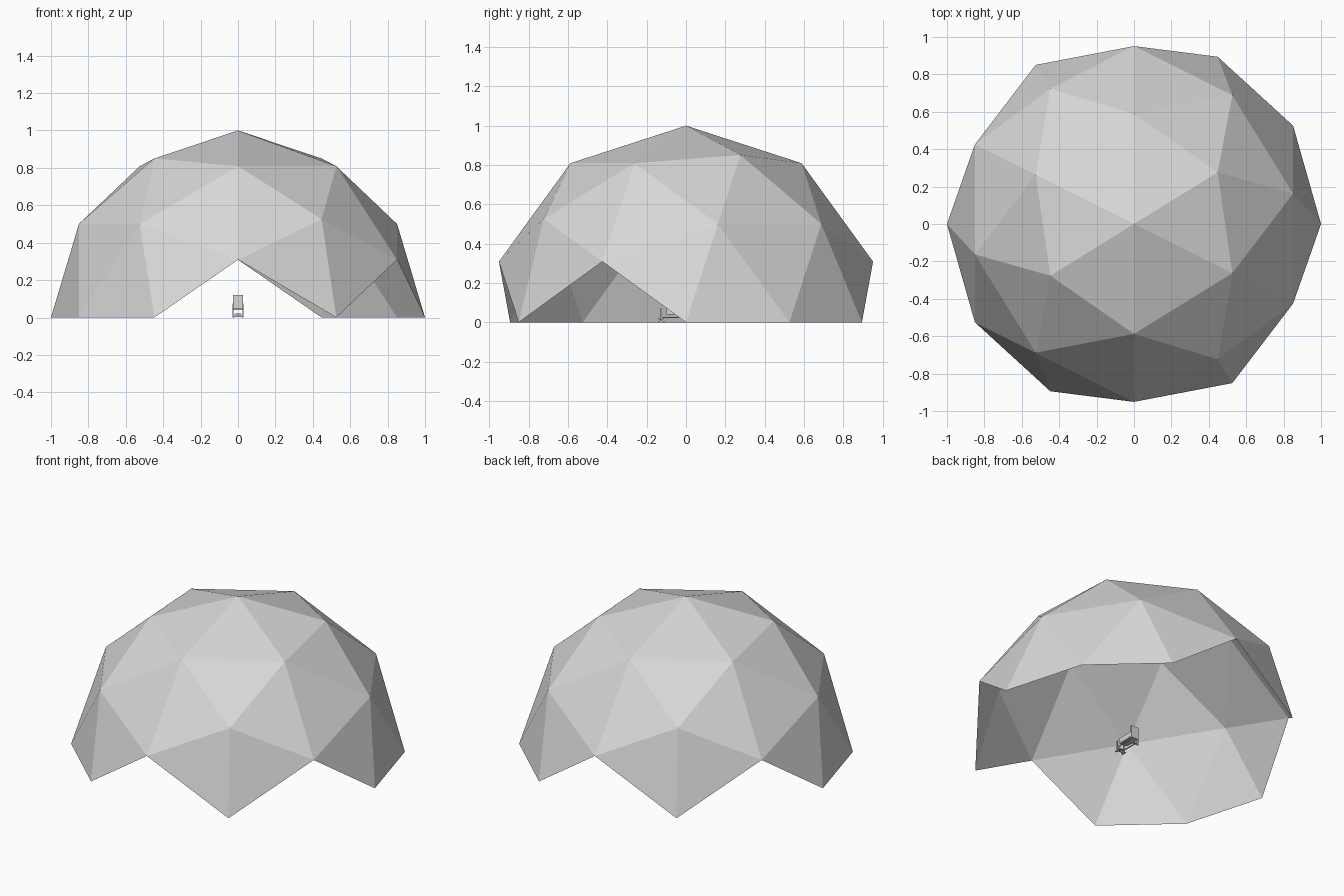
import bpy, bmesh, math
from mathutils import Vector, Matrix

if "Cube" in bpy.data.objects:
    bpy.data.objects.remove(bpy.data.objects["Cube"])


def material(name, v):
    m = bpy.data.materials.new(name)
    m.diffuse_color = (v, v, v, 1)
    m.use_nodes = True
    m.node_tree.nodes["Principled BSDF"].inputs["Base Color"].default_value = m.diffuse_color
    return m


GREY = material("pale grey", 0.68)


def finish(bm, name):
    me = bpy.data.meshes.new(name)
    bm.to_mesh(me)
    bm.free()
    me.materials.append(GREY)
    ob = bpy.data.objects.new(name, me)
    bpy.context.collection.objects.link(ob)
    return ob


def box(name, x, y, z):
    """Box from (min, max) ranges."""
    bm = bmesh.new()
    size = [r[1] - r[0] for r in (x, y, z)]
    mid = [(r[1] + r[0]) / 2 for r in (x, y, z)]
    bmesh.ops.create_cube(bm, size=1, matrix=Matrix.Translation(mid) @ Matrix.Diagonal((*size, 1)))
    return finish(bm, name)


# Geodesic dome: icosahedron with an edge on top, each face split in four
a, b = 0.525731, 0.850651
corners = []
for s in (-1, 1):
    for t in (-1, 1):
        corners += [Vector((s * a, 0, t * b)), Vector((0, s * b, t * a)), Vector((s * b, t * a, 0))]
points = list(corners)
for i, p in enumerate(corners):
    for q in corners[i + 1:]:
        if (p - q).length < 1.1:
            points.append((p + q).normalized())
turn = Matrix.Rotation(math.atan2(a, b), 3, 'Z')
bm = bmesh.new()
for p in points:
    bm.verts.new(turn @ p)
bmesh.ops.convex_hull(bm, input=bm.verts[:])

# Keep whole triangles above ground, which leaves four triangular doorways
below = [f for f in bm.faces if min(v.co.z for v in f.verts) < -0.01]
bmesh.ops.delete(bm, geom=below, context='FACES')
bmesh.ops.delete(bm, geom=[v for v in bm.verts if not v.link_faces], context='VERTS')
bmesh.ops.recalc_face_normals(bm, faces=bm.faces[:])
if sum(f.normal.dot(f.calc_center_median()) for f in bm.faces) < 0:
    bmesh.ops.reverse_faces(bm, faces=bm.faces[:])
finish(bm, "dome_shell")

# Small seat in the middle of the floor, facing the front
box("seat_back", (-0.028, 0.028), (0.0, 0.008), (0.04, 0.12))
box("seat_cushion", (-0.028, 0.028), (-0.10, 0.0), (0.04, 0.048))
box("foot_rest", (-0.02, 0.02), (-0.14, -0.115), (0.015, 0.022))
box("front_axle", (-0.028, 0.028), (-0.13, -0.122), (0.004, 0.012))
box("rear_axle", (-0.028, 0.028), (0.0, 0.008), (0.004, 0.012))
for side, s in (("left", -1), ("right", 1)):
    x = sorted((s * 0.024, s * 0.029))
    box(side + "_side_panel", x, (-0.10, 0.0), (0.045, 0.075))
    box(side + "_rail", x, (-0.13, 0.008), (0.022, 0.028))
    box(side + "_front_leg", x, (-0.13, -0.122), (0.0, 0.07))
    box(side + "_rear_leg", x, (0.0, 0.008), (0.0, 0.045))
    box(side + "_foot", sorted((s * 0.018, s * 0.03)), (-0.14, -0.11), (0.0, 0.006))
